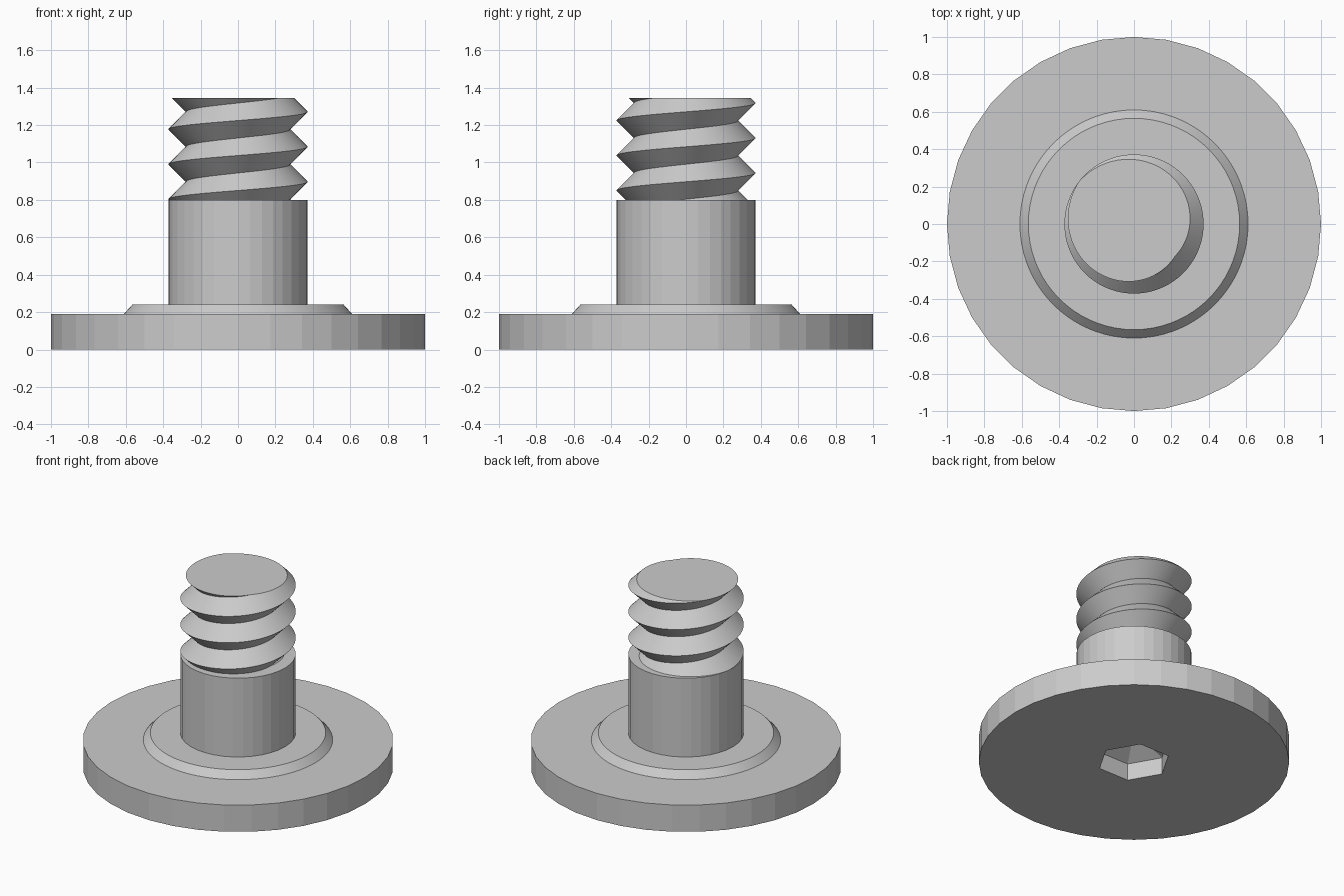
import bpy, bmesh, math

cube = bpy.data.objects.get("Cube")
if cube:
    bpy.data.objects.remove(cube)

steel = bpy.data.materials.new("plain_grey_metal")
steel.use_nodes = True
GREY = (0.6, 0.6, 0.6, 1)
steel.diffuse_color = GREY
steel.node_tree.nodes["Principled BSDF"].inputs["Base Color"].default_value = GREY


def finish(name, bm, smooth_angle=None):
    """Turn a bmesh into a named, coloured object."""
    bmesh.ops.recalc_face_normals(bm, faces=bm.faces)
    mesh = bpy.data.meshes.new(name)
    bm.to_mesh(mesh)
    bm.free()
    mesh.materials.append(steel)
    obj = bpy.data.objects.new(name, mesh)
    bpy.context.collection.objects.link(obj)
    if smooth_angle:
        activate(obj)
        bpy.ops.object.shade_smooth_by_angle(angle=math.radians(smooth_angle))
    return obj


def activate(obj):
    bpy.ops.object.select_all(action="DESELECT")
    obj.select_set(True)
    bpy.context.view_layer.objects.active = obj


def lathe(name, profile, sides, smooth_angle=None):
    """Stack rings of (radius, height), capped at both ends; radius 0 is a tip."""
    bm = bmesh.new()
    rings = []
    for r, z in profile:
        rings.append([bm.verts.new((r * math.cos(2 * math.pi * i / sides),
                                    r * math.sin(2 * math.pi * i / sides), z))
                      for i in range(sides)])
    for low, high in zip(rings, rings[1:]):
        for i in range(sides):
            j = (i + 1) % sides
            bm.faces.new((low[i], low[j], high[j], high[i]))
    bm.faces.new(rings[0])
    bm.faces.new(rings[-1])
    bmesh.ops.remove_doubles(bm, verts=bm.verts, dist=1e-5)
    return finish(name, bm, smooth_angle)


# Wide head, chamfered collar and plain shoulder
head = lathe("head_flange", [(1, 0), (1, 0.19)], 36)
collar = lathe("collar", [(0.61, 0.19), (0.565, 0.24)], 72, 30)
shoulder = lathe("shoulder", [(0.372, 0.24), (0.372, 0.8)], 36)

# Hexagonal key socket with a pointed bottom, cut from below
cutter = lathe("socket_cutter", [(0.235, -0.1), (0.235, 0.12), (1e-6, 0.235)], 6)
cutter.hide_render = True
for part in (head, collar):
    cut = part.modifiers.new("socket", "BOOLEAN")
    cut.operation = "DIFFERENCE"
    cut.solver = "EXACT"
    cut.object = cutter
    activate(part)
    bpy.ops.object.modifier_apply(modifier=cut.name)
bpy.data.objects.remove(cutter)

# Helical V thread: crest and root lines swept upward, trimmed flat at both ends
PITCH, STEPS, TURNS = 0.187, 72, 6
CREST, ROOT = 0.372, 0.279
BOTTOM, TOP = 0.8, 1.345
start = 0.897 - 2 * PITCH
bm = bmesh.new()
crest, root = [], []
for i in range(STEPS * TURNS + 1):
    a = 2 * math.pi * i / STEPS
    z = start + PITCH * i / STEPS
    crest.append(bm.verts.new((CREST * math.cos(a), CREST * math.sin(a), z)))
    root.append(bm.verts.new((ROOT * math.cos(a), ROOT * math.sin(a), z + PITCH / 2)))
for i in range(STEPS * TURNS):
    bm.faces.new((crest[i], crest[i + 1], root[i + 1], root[i]))
    k = i + STEPS
    if k < STEPS * TURNS:
        bm.faces.new((root[i], root[i + 1], crest[k + 1], crest[k]))
for z, up in ((BOTTOM, -1), (TOP, 1)):
    bmesh.ops.bisect_plane(bm, geom=bm.verts[:] + bm.edges[:] + bm.faces[:], dist=1e-6,
                           plane_co=(0, 0, z), plane_no=(0, 0, up), clear_outer=True)
    rim = [e for e in bm.edges
           if e.is_boundary and all(abs(v.co.z - z) < 1e-4 for v in e.verts)]
    bmesh.ops.contextual_create(bm, geom=rim)
finish("screw_thread", bm, 30)
